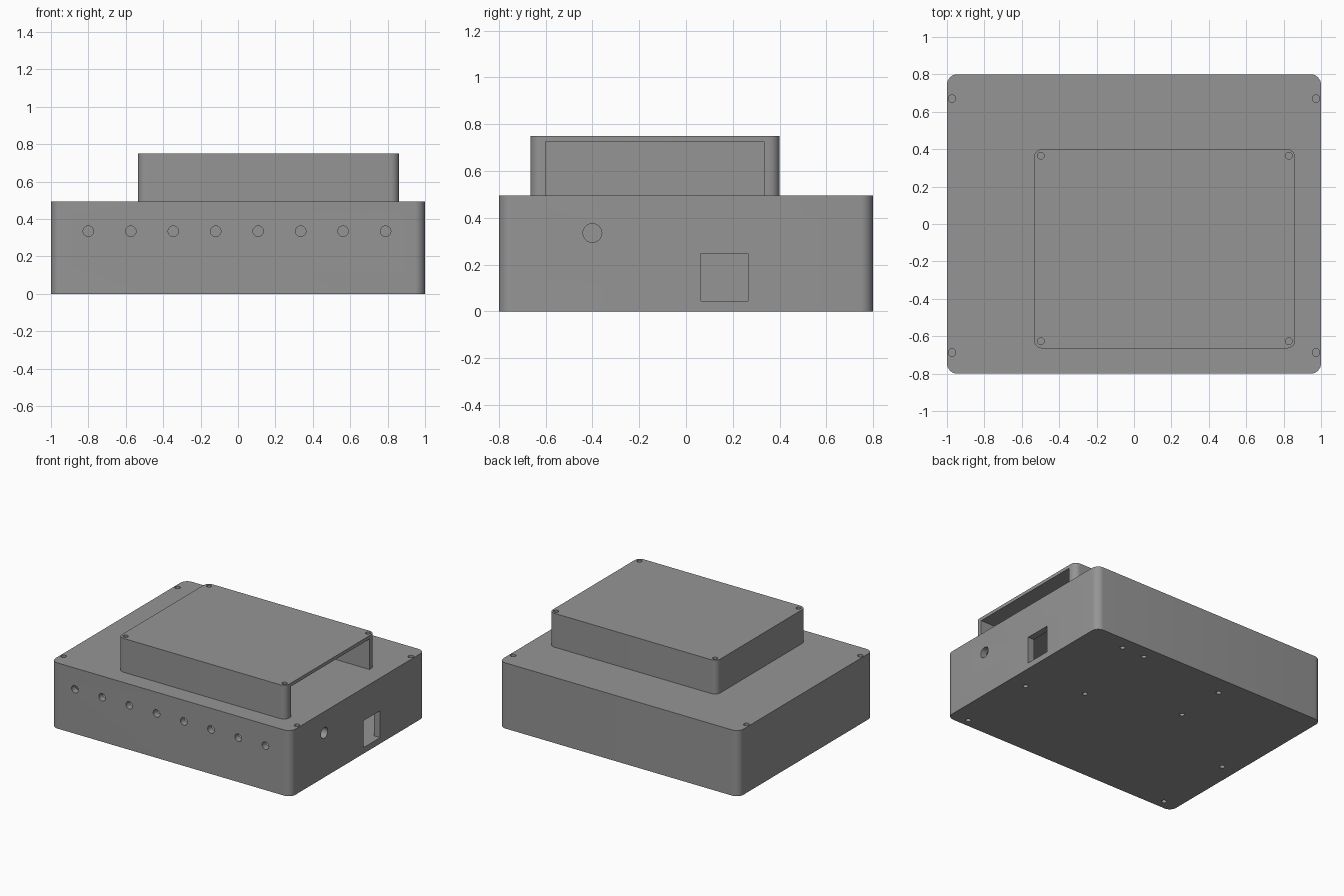
import bpy, bmesh, math
from mathutils import Vector

if "Cube" in bpy.data.objects:
    bpy.data.objects.remove(bpy.data.objects["Cube"])

grey = bpy.data.materials.new("mid grey plastic")
grey.diffuse_color = (0.30, 0.30, 0.30, 1)
grey.use_nodes = True
grey.node_tree.nodes["Principled BSDF"].inputs["Base Color"].default_value = grey.diffuse_color


def prism(name, outline, z0, z1):
    """Solid made by extruding a flat outline from z0 up to z1."""
    bm = bmesh.new()
    face = bm.faces.new([bm.verts.new((x, y, z0)) for x, y in outline])
    up = bmesh.ops.extrude_face_region(bm, geom=[face])
    moved = [v for v in up["geom"] if isinstance(v, bmesh.types.BMVert)]
    bmesh.ops.translate(bm, verts=moved, vec=(0, 0, z1 - z0))
    bmesh.ops.recalc_face_normals(bm, faces=bm.faces)
    mesh = bpy.data.meshes.new(name)
    bm.to_mesh(mesh)
    bm.free()
    mesh.materials.append(grey)
    ob = bpy.data.objects.new(name, mesh)
    bpy.context.collection.objects.link(ob)
    return ob


def rounded(x0, x1, y0, y1, r, n=8):
    corners = ((x1 - r, y1 - r), (x0 + r, y1 - r), (x0 + r, y0 + r), (x1 - r, y0 + r))
    return [(cx + r * math.cos(math.pi / 2 * (q + i / n)),
             cy + r * math.sin(math.pi / 2 * (q + i / n)))
            for q, (cx, cy) in enumerate(corners) for i in range(n + 1)]


def cut(body, cutter):
    """Subtract the cutter from the body and discard it."""
    mod = body.modifiers.new("cut", 'BOOLEAN')
    mod.operation, mod.solver, mod.object = 'DIFFERENCE', 'EXACT', cutter
    bpy.context.view_layer.objects.active = body
    bpy.ops.object.modifier_apply(modifier=mod.name)
    bpy.data.objects.remove(cutter)


def cut_box(body, x0, x1, y0, y1, z0, z1):
    cut(body, prism("cutter", [(x0, y0), (x1, y0), (x1, y1), (x0, y1)], z0, z1))


def drill(body, centre, axis, r, depth, n=32):
    """Round hole centred on a point along an axis."""
    ring = [(r * math.cos(math.tau * i / n), r * math.sin(math.tau * i / n)) for i in range(n)]
    tool = prism("cutter", ring, -depth, depth)
    turn = Vector((0, 0, 1)).rotation_difference(Vector(axis)).to_matrix().to_4x4()
    tool.data.transform(turn)
    tool.location = centre
    bpy.context.view_layer.update()
    cut(body, tool)


# Lower enclosure, hollow with thin walls
base = prism("lower_enclosure", rounded(-1, 1, -0.8, 0.8, 0.055), 0, 0.495)
cut_box(base, -0.95, 0.95, -0.75, 0.75, 0.045, 0.45)

# Row of front holes
for i in range(8):
    drill(base, (-0.80 + i * 0.227, -0.8, 0.335), (0, 1, 0), 0.028, 0.1)

# Right side cable hole and square socket opening
drill(base, (1, -0.4, 0.335), (1, 0, 0), 0.04, 0.1)
cut_box(base, 0.9, 1.1, 0.065, 0.265, 0.045, 0.248)

# Lid screw holes
for x in (-0.973, 0.973):
    for y in (-0.687, 0.67):
        drill(base, (x, y, 0.495), (0, 0, 1), 0.02, 0.25)

# Mounting holes through the floor
for x, y in ((0.69, 0.70), (0.50, 0.70), (0.86, -0.13), (0.48, 0.05), (-0.21, 0.65),
             (-0.21, 0.26), (0.86, -0.74), (-0.88, -0.11), (-0.88, -0.73)):
    drill(base, (x, y, 0), (0, 0, 1), 0.018, 0.1)

# Upper housing, open on the right side
top = prism("upper_housing", rounded(-0.535, 0.862, -0.665, 0.40, 0.045), 0.495, 0.75)
cut_box(top, -0.47, 1.0, -0.60, 0.335, 0.4, 0.725)
for x in (-0.498, 0.828):
    for y in (-0.627, 0.365):
        drill(top, (x, y, 0.75), (0, 0, 1), 0.018, 0.2)

# Smooth the rounded corners and bores, keep the edges crisp
for ob in (base, top):
    bpy.ops.object.select_all(action='DESELECT')
    ob.select_set(True)
    bpy.context.view_layer.objects.active = ob
    bpy.ops.object.shade_smooth_by_angle(angle=math.radians(30))
